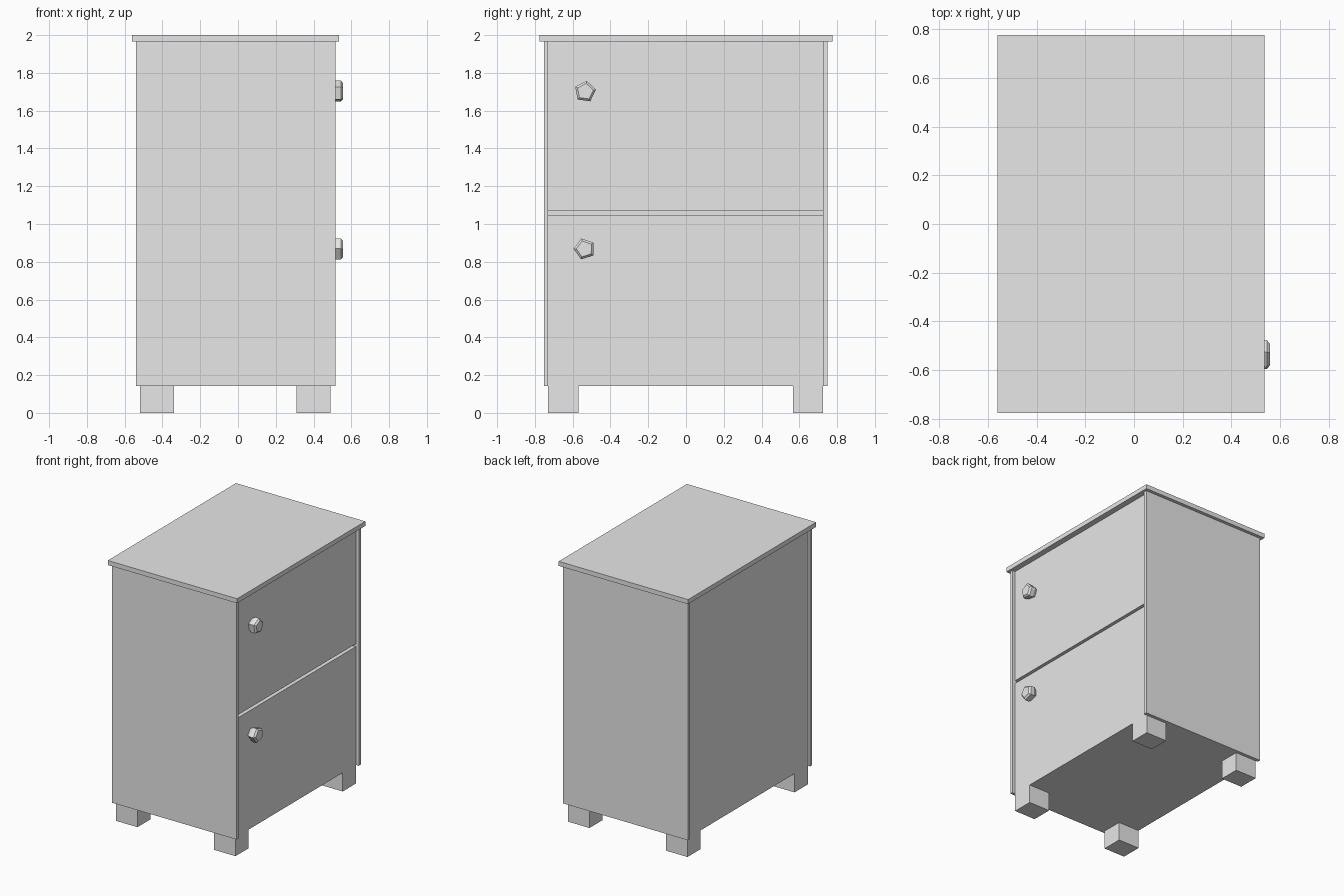
import bpy
import bmesh
from math import cos, sin, tau, radians

default = bpy.data.objects.get("Cube")
if default:
    bpy.data.objects.remove(default, do_unlink=True)

grey = bpy.data.materials.new("plain grey")
grey.use_nodes = True
grey.diffuse_color = (0.8, 0.8, 0.8, 1)
grey.node_tree.nodes["Principled BSDF"].inputs["Base Color"].default_value = (0.8, 0.8, 0.8, 1)


def finish(name, bm):
    bmesh.ops.recalc_face_normals(bm, faces=bm.faces)
    mesh = bpy.data.meshes.new(name)
    bm.to_mesh(mesh)
    bm.free()
    mesh.materials.append(grey)
    obj = bpy.data.objects.new(name, mesh)
    bpy.context.scene.collection.objects.link(obj)
    return obj


def box(name, x, y, z):
    """Box from (low, high) ranges on each axis."""
    bm = bmesh.new()
    bmesh.ops.create_cube(bm, size=1)
    for v in bm.verts:
        v.co = [r[0] if c < 0 else r[1] for c, r in zip(v.co, (x, y, z))]
    return finish(name, bm)


def knob(name, y, z, turn):
    """Five-sided knob lofted outwards along x."""
    bm = bmesh.new()
    rings = []
    for x, r in ((0.488, 0.042), (0.515, 0.058), (0.545, 0.058), (0.557, 0.044)):
        angles = [radians(turn) + tau * i / 5 for i in range(5)]
        rings.append([bm.verts.new((x, y + r * cos(a), z + r * sin(a))) for a in angles])
    for a, b in zip(rings, rings[1:]):
        for i in range(5):
            j = (i + 1) % 5
            bm.faces.new((a[i], a[j], b[j], b[i]))
    bm.faces.new(rings[0])
    bm.faces.new(rings[-1])
    return finish(name, bm)


BACK, FRONT = -0.52, 0.49      # recessed faces between the side panels
INNER = (-0.73, 0.725)         # gap between the side panels
BASE, TOP = 0.143, 1.965

# Carcass
box("worktop", (-0.56, 0.535), (-0.775, 0.775), (TOP, 2))
box("right_side_panel", (-0.54, 0.515), (-0.753, INNER[0]), (BASE, TOP))
box("left_side_panel", (-0.54, 0.515), (INNER[1], 0.75), (BASE, TOP))
box("cabinet_body", (BACK, FRONT - 0.03), INNER, (BASE, TOP))

# Doors with a narrow gap between them
box("lower_door", (FRONT - 0.03, FRONT), INNER, (BASE, 1.048))
box("upper_door", (FRONT - 0.03, FRONT), INNER, (1.07, TOP))

# Knobs
knob("upper_knob", -0.534, 1.701, 82)
knob("lower_knob", -0.537, 0.868, 107)

# Feet
for x_name, x in (("back", (BACK, -0.34)), ("front", (0.31, FRONT))):
    for y_name, y in (("right", (INNER[0], -0.57)), ("left", (0.567, INNER[1]))):
        box(f"{x_name}_{y_name}_foot", x, y, (0, BASE))
